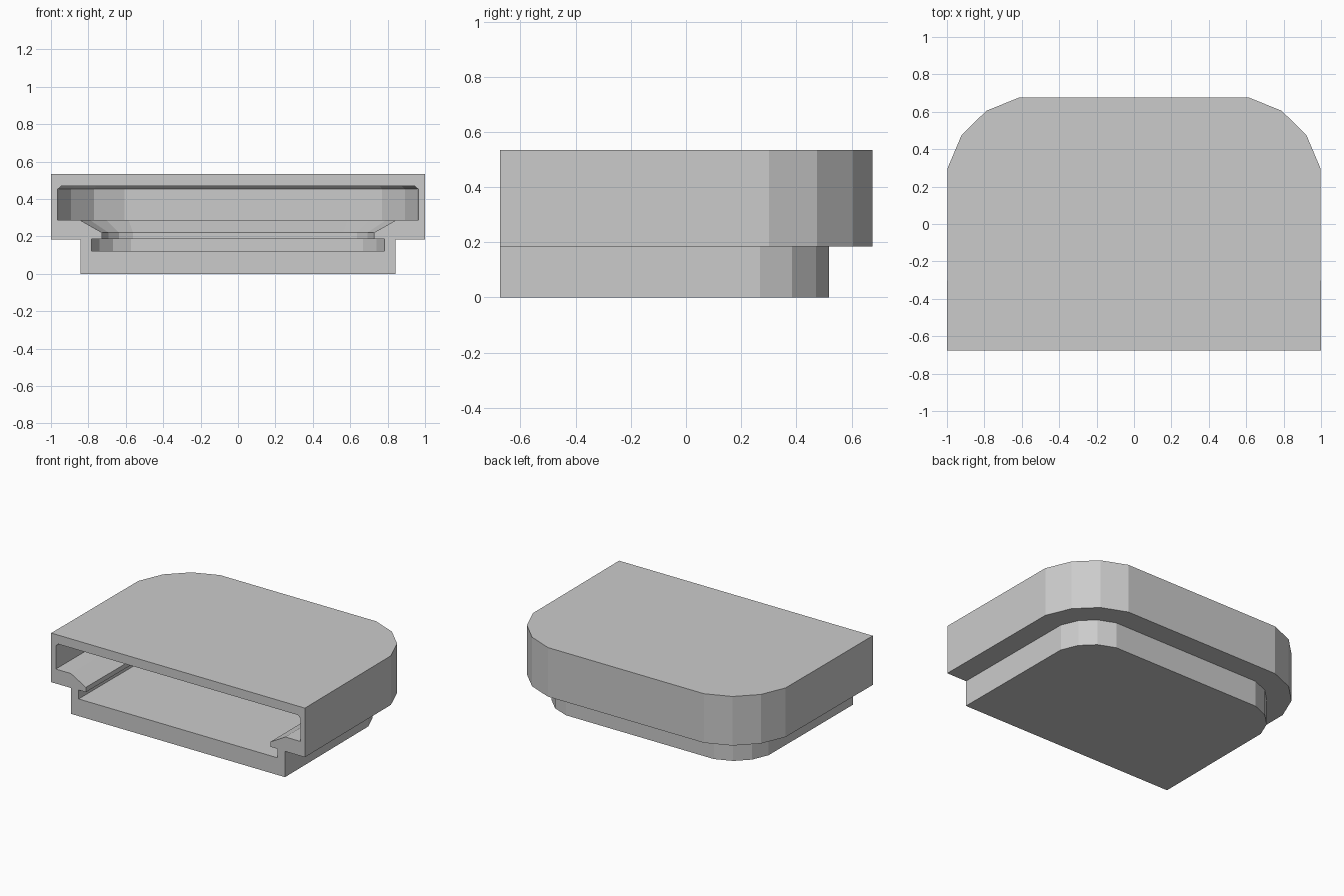
import bpy, bmesh
from mathutils import Vector

if "Cube" in bpy.data.objects:
    bpy.data.objects.remove(bpy.data.objects["Cube"])

FRONT = -0.675
# right half of the plan outline, front to back (faceted rear corner)
HALF = [(1.0, FRONT), (0.996, 0.30), (0.922, 0.475), (0.79, 0.605), (0.615, 0.676)]
PATH = [Vector(p) for p in HALF] + [Vector((-x, y)) for x, y in reversed(HALF)]


def inset(d):
    """Open U outline moved inwards by d with mitred corners."""
    normals = []
    for a, b in zip(PATH, PATH[1:]):
        t = (b - a).normalized()
        normals.append(Vector((-t.y, t.x)))
    pts = []
    for i, p in enumerate(PATH):
        if i in (0, len(PATH) - 1):
            pts.append(Vector((p.x - d if p.x > 0 else p.x + d, FRONT)))
        else:
            m = (normals[i - 1] + normals[i]).normalized()
            pts.append(p + m * (d / m.dot(normals[i])))
    return pts


def sweep(bm, profile):
    """Stack U outlines given as (inset, z), capped below and above."""
    rings = [[bm.verts.new((p.x, p.y, z)) for p in inset(d)] for d, z in profile]
    for lo, hi in zip(rings, rings[1:]):
        for i in range(len(lo) - 1):
            bm.faces.new((lo[i], lo[i + 1], hi[i + 1], hi[i]))
    bm.faces.new(rings[0])
    bm.faces.new(rings[-1])


bm = bmesh.new()
# stepped outer shell
sweep(bm, [(0.157, 0), (0.157, 0.184), (0, 0.184), (0, 0.534)])
# undercut cavity: floor slot, narrow lip, flare, wide chamber, chamfered ceiling
sweep(bm, [(0.216, 0.122), (0.216, 0.186), (0.273, 0.186), (0.273, 0.22),
           (0.155, 0.287), (0.036, 0.287), (0.036, 0.452), (0.056, 0.47)])
# front rim between the shell and the cavity mouth
rim = [e for e in bm.edges if e.is_boundary]
bmesh.ops.triangle_fill(bm, edges=rim, use_beauty=True, normal=(0, -1, 0))
bmesh.ops.recalc_face_normals(bm, faces=bm.faces)

mesh = bpy.data.meshes.new("slotted_housing")
bm.to_mesh(mesh)
bm.free()
housing = bpy.data.objects.new("slotted_housing", mesh)
bpy.context.collection.objects.link(housing)
